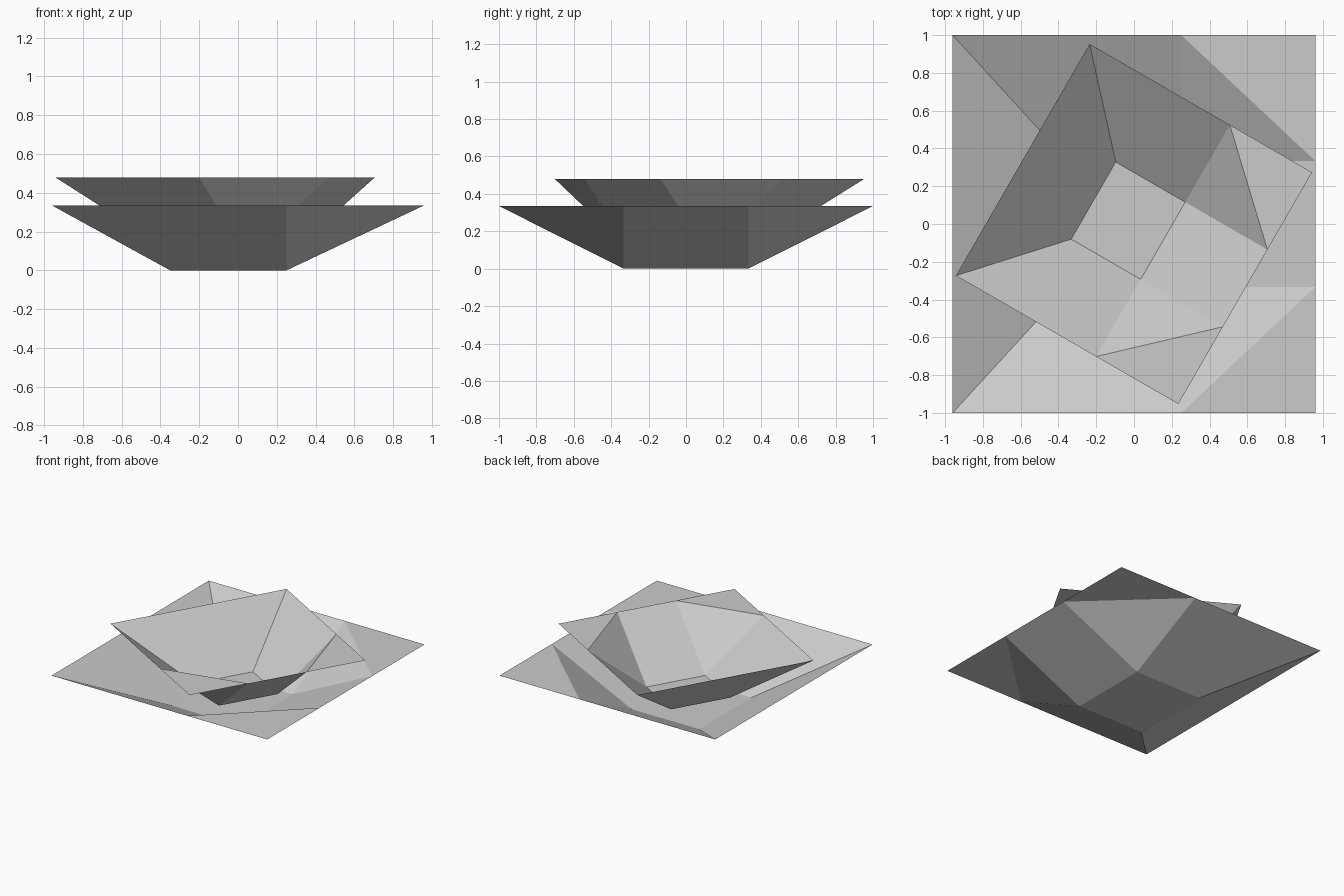
import bpy
import bmesh
from math import radians
from mathutils import Matrix

cube = bpy.data.objects.get("Cube")
if cube:
    bpy.data.objects.remove(cube, do_unlink=True)

# Single matte grey
grey = bpy.data.materials.new("light_grey")
grey.use_nodes = True
colour = (0.6, 0.6, 0.6, 1.0)
grey.diffuse_color = colour
grey.node_tree.nodes["Principled BSDF"].inputs["Base Color"].default_value = colour

XS = (-0.96, -0.35, 0.25, 0.96)
YS = (-1.0, -0.333, 0.333, 1.0)


def folded_tray(name, size, height, base, turn):
    """Open sheet: flat centre, raised rim, corners folded on a diagonal."""
    bm = bmesh.new()
    grid = []
    for i, x in enumerate(XS):
        column = []
        for j, y in enumerate(YS):
            inner = i in (1, 2) and j in (1, 2)
            column.append(bm.verts.new((x * size, y * size, 0 if inner else height)))
        grid.append(column)

    for i in range(3):
        for j in range(3):
            quad = [grid[i][j], grid[i + 1][j], grid[i + 1][j + 1], grid[i][j + 1]]
            if i == 1 or j == 1:
                bm.faces.new(quad)
                continue
            # Right corners fold across, left corners fold towards the centre
            rising = (i == 2) != (j == 2)
            if i == 0:
                rising = j == 0
            else:
                rising = j == 0
            a, b, c, d = quad
            if rising:
                bm.faces.new((a, b, c))
                bm.faces.new((a, c, d))
            else:
                bm.faces.new((a, b, d))
                bm.faces.new((b, c, d))

    bmesh.ops.transform(bm, verts=bm.verts,
                        matrix=Matrix.Translation((0, 0, base)) @ Matrix.Rotation(turn, 4, "Z"))
    mesh = bpy.data.meshes.new(name)
    bm.to_mesh(mesh)
    bm.free()
    mesh.materials.append(grey)
    obj = bpy.data.objects.new(name, mesh)
    bpy.context.collection.objects.link(obj)
    return obj


# Wide lower layer and the smaller, turned layer nested in it
folded_tray("lower_tray", 1.0, 0.335, 0.0, 0.0)
folded_tray("upper_tray", 0.708, 0.39, 0.09, radians(-30))
